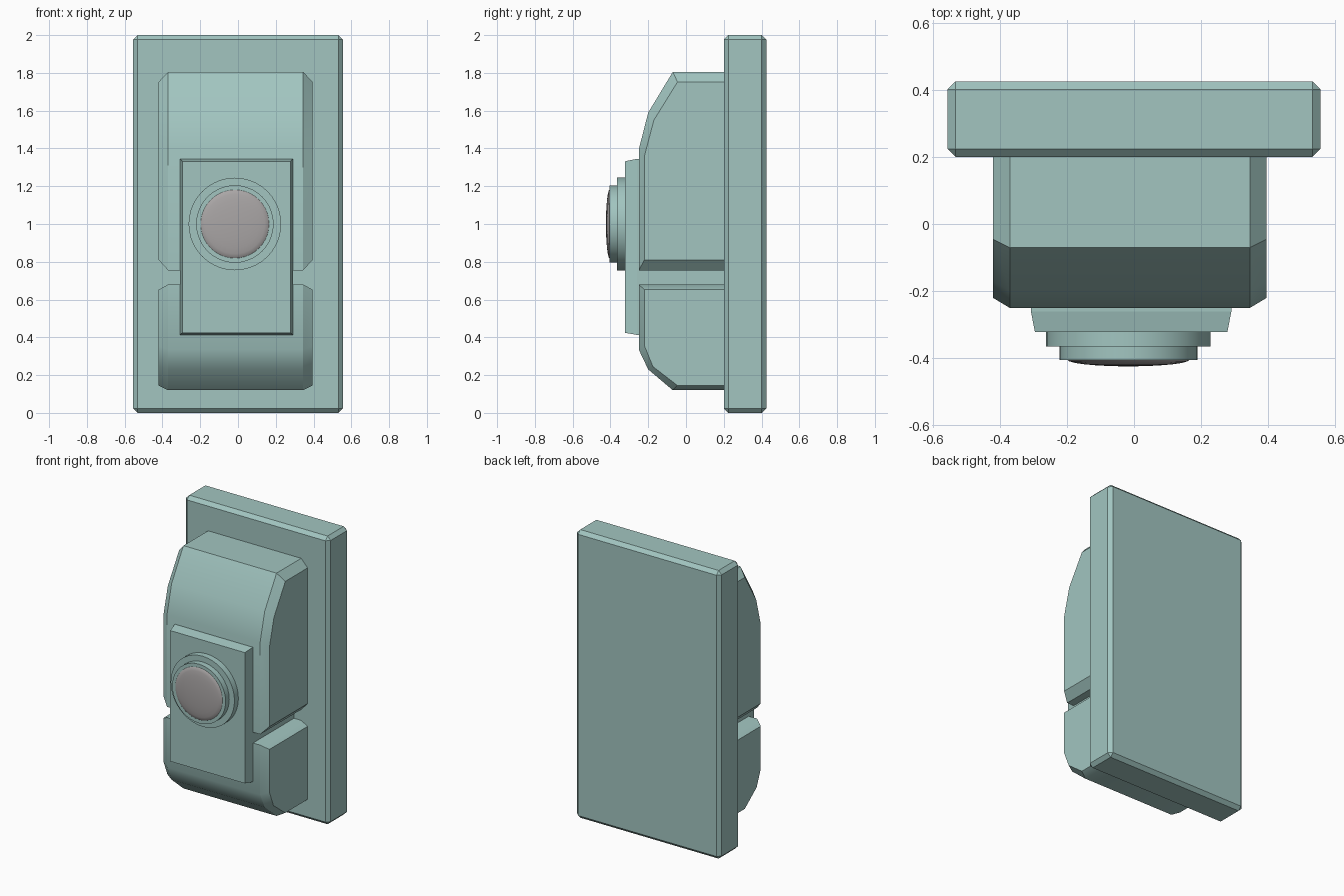
import bpy, bmesh, math
from mathutils import Vector

if "Cube" in bpy.data.objects:
    bpy.data.objects.remove(bpy.data.objects["Cube"])

teal = bpy.data.materials.new("teal")
teal.diffuse_color = (0.36, 0.56, 0.53, 1)
teal.use_nodes = True
teal.node_tree.nodes["Principled BSDF"].inputs["Base Color"].default_value = teal.diffuse_color
grey = bpy.data.materials.new("grey")
grey.diffuse_color = (0.40, 0.38, 0.38, 1)
grey.use_nodes = True
grey.node_tree.nodes["Principled BSDF"].inputs["Base Color"].default_value = grey.diffuse_color


def loft(name, rings, mat=teal, smooth=True):
    """Skin matching rings of points and cap both ends."""
    bm = bmesh.new()
    rows = [[bm.verts.new(p) for p in ring] for ring in rings]
    n = len(rows[0])
    for a, b in zip(rows, rows[1:]):
        for i in range(n):
            j = (i + 1) % n
            bm.faces.new((a[i], a[j], b[j], b[i]))
    bm.faces.new(rows[0])
    bm.faces.new(rows[-1])
    bmesh.ops.recalc_face_normals(bm, faces=bm.faces)
    mesh = bpy.data.meshes.new(name)
    bm.to_mesh(mesh)
    bm.free()
    ob = bpy.data.objects.new(name, mesh)
    bpy.context.collection.objects.link(ob)
    mesh.materials.append(mat)
    bpy.ops.object.select_all(action='DESELECT')
    ob.select_set(True)
    bpy.context.view_layer.objects.active = ob
    if smooth:
        bpy.ops.object.shade_smooth_by_angle(angle=math.radians(30))
    return ob


def rect(y, x0, x1, z0, z1):
    return [(x0, y, z0), (x1, y, z0), (x1, y, z1), (x0, y, z1)]


def disc(name, profile, mat=teal, cx=-0.0165, cz=1.0, n=40):
    """Turned part facing -y, from (radius, y) pairs."""
    rings = [[(cx + r * math.cos(math.tau * i / n), y, cz + r * math.sin(math.tau * i / n))
              for i in range(n)] for r, y in profile]
    return loft(name, rings, mat)


def housing(name, outer, inner):
    """Side profile across x with chamfered cheeks."""
    cx = -0.0125
    rings = [[(cx + x, y, z) for y, z in prof] for x, prof in
             ((-0.4075, inner), (-0.3575, outer), (0.3575, outer), (0.4075, inner))]
    return loft(name, rings)


# wall plate with chamfered edges
plate = loft("back_plate", [rect(0.20, -0.555, 0.555, 0, 2),
                            rect(0.425, -0.555, 0.555, 0, 2)], smooth=False)
bev = plate.modifiers.new("chamfer", 'BEVEL')
bev.width = 0.024
bev.segments = 1

# upper and lower rounded housings
housing("upper_housing",
        [(0.21, 1.805), (-0.07, 1.805), (-0.20, 1.59), (-0.25, 1.395), (-0.25, 0.755), (0.21, 0.755)],
        [(0.21, 1.752), (-0.045, 1.752), (-0.17, 1.55), (-0.22, 1.36), (-0.22, 0.81), (0.21, 0.81)])
housing("lower_housing",
        [(0.21, 0.12), (-0.07, 0.12), (-0.20, 0.23), (-0.25, 0.335), (-0.25, 0.68), (0.21, 0.68)],
        [(0.21, 0.145), (-0.045, 0.145), (-0.175, 0.245), (-0.22, 0.355), (-0.22, 0.652), (0.21, 0.652)])

# button block, slightly tapered at the front
loft("button_block", [rect(0.21, -0.307, 0.290, 0.413, 1.345),
                      rect(-0.26, -0.307, 0.290, 0.413, 1.345),
                      rect(-0.322, -0.295, 0.278, 0.424, 1.332)], smooth=False)

# stepped bezel and domed button
disc("outer_bezel", [(0.245, -0.315), (0.245, -0.365)])
disc("inner_bezel", [(0.205, -0.36), (0.205, -0.405)])
disc("button_dome", [(0.182 * math.cos(a), -0.404 - 0.02 * math.sin(a))
                     for a in [math.radians(d) for d in (0, 15, 30, 45, 60, 75, 86)]], grey)
